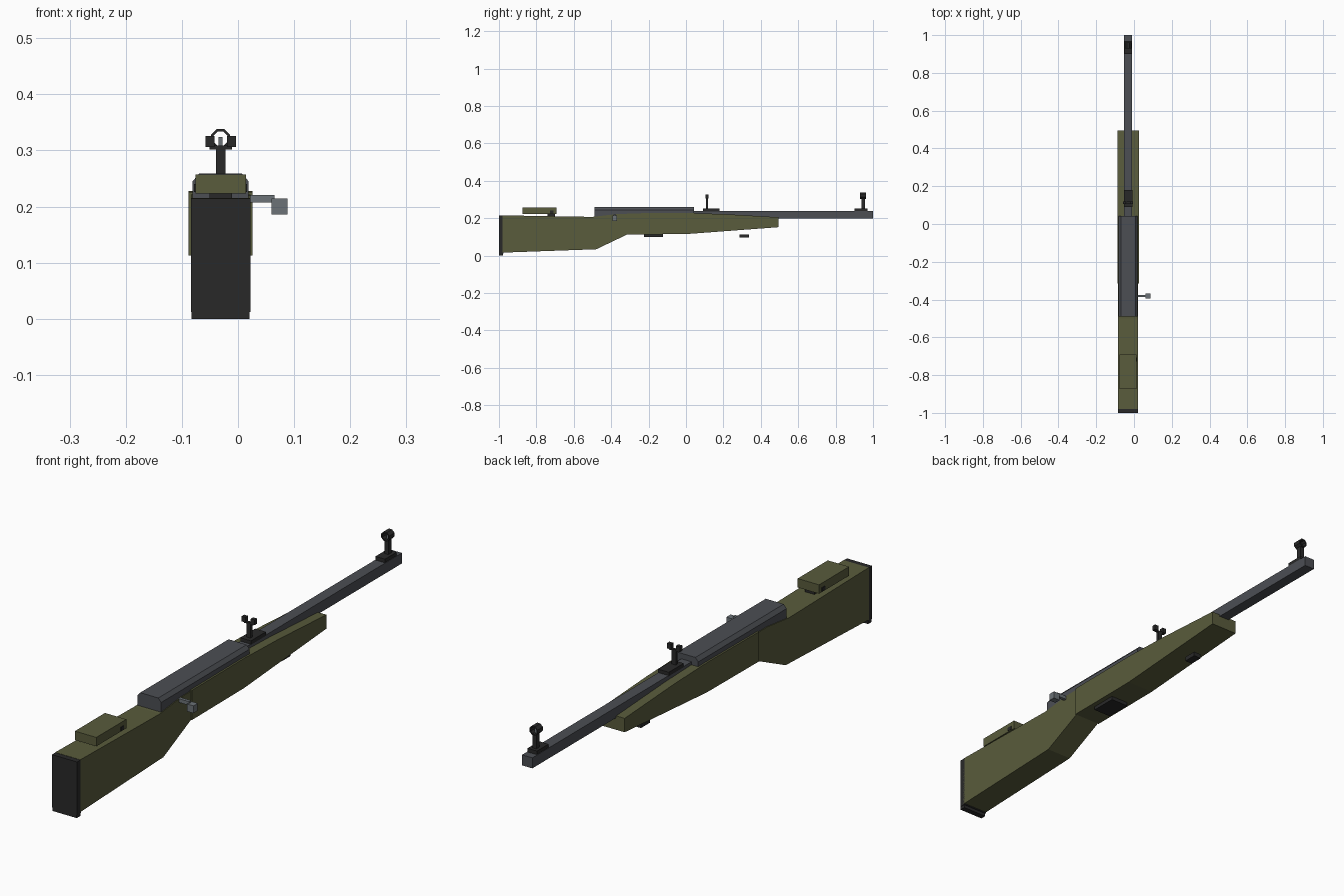
import bpy, bmesh, math

if "Cube" in bpy.data.objects:
    bpy.data.objects.remove(bpy.data.objects["Cube"])

CX = -0.031  # centre line of the rifle


def mat(name, r, g, b):
    m = bpy.data.materials.new(name)
    m.diffuse_color = (r, g, b, 1)
    m.use_nodes = True
    m.node_tree.nodes["Principled BSDF"].inputs["Base Color"].default_value = m.diffuse_color
    return m


OLIVE = mat("olive", 0.100, 0.106, 0.045)
STEEL = mat("blue_steel", 0.072, 0.077, 0.088)
BLACK = mat("black", 0.022, 0.022, 0.022)
BOLT = mat("light_steel", 0.15, 0.17, 0.185)


def prism(name, pts, axis, a, b, m):
    """Extrude a 2D profile; axis 'x' takes (y, z) points, axis 'y' takes (x, z)."""
    bm = bmesh.new()
    place = (lambda p, t: (t, p[0], p[1])) if axis == 'x' else (lambda p, t: (p[0], t, p[1]))
    f = bm.faces.new([bm.verts.new(place(p, a)) for p in pts])
    ext = bmesh.ops.extrude_face_region(bm, geom=[f])
    d = (b - a, 0, 0) if axis == 'x' else (0, b - a, 0)
    bmesh.ops.translate(bm, vec=d, verts=[v for v in ext['geom'] if isinstance(v, bmesh.types.BMVert)])
    bmesh.ops.recalc_face_normals(bm, faces=bm.faces)
    me = bpy.data.meshes.new(name)
    bm.to_mesh(me)
    bm.free()
    me.materials.append(m)
    ob = bpy.data.objects.new(name, me)
    bpy.context.collection.objects.link(ob)
    return ob


def box(name, x0, x1, y0, y1, z0, z1, m):
    return prism(name, [(x0, z0), (x1, z0), (x1, z1), (x0, z1)], 'y', y0, y1, m)


def cbox(name, w, y0, y1, z0, z1, m):
    return box(name, CX - w / 2, CX + w / 2, y0, y1, z0, z1, m)


# Stock: slightly narrower butt and wider fore-end
prism("butt_stock", [(-0.98, 0.016), (-0.48, 0.034), (-0.31, 0.115), (-0.31, 0.222),
                     (-0.37, 0.222), (-0.50, 0.207), (-0.98, 0.215)], 'x', CX - 0.053, CX + 0.053, OLIVE)
prism("fore_stock", [(-0.315, 0.113), (0.0, 0.115), (0.495, 0.152), (0.495, 0.205),
                     (0.20, 0.222), (0.0, 0.228), (-0.315, 0.226)], 'x', CX - 0.057, CX + 0.057, OLIVE)

# Butt pad with a narrower toe
cbox("butt_pad", 0.106, -1.0, -0.975, 0.012, 0.214, BLACK)
cbox("butt_pad_toe", 0.103, -1.0, -0.978, 0.0, 0.012, BLACK)

# Raised cheek rest on its post
cbox("cheek_rest", 0.09, -0.873, -0.692, 0.223, 0.257, OLIVE)
cbox("cheek_post", 0.04, -0.74, -0.70, 0.205, 0.23, BLACK)
cbox("cheek_screw", 0.094, -0.728, -0.708, 0.226, 0.24, BLACK)

# Receiver with chamfered top edges
prism("receiver", [(CX - 0.05, 0.20), (CX + 0.05, 0.20), (CX + 0.05, 0.245), (CX + 0.038, 0.259),
                   (CX - 0.038, 0.259), (CX - 0.05, 0.245)], 'y', -0.49, 0.042, STEEL)

# Barrel
cbox("barrel", 0.043, 0.03, 1.0, 0.198, 0.238, STEEL)

# Bolt handle
box("bolt_arm", 0.01, 0.065, -0.387, -0.375, 0.207, 0.221, BOLT)
box("bolt_knob", 0.06, 0.088, -0.394, -0.368, 0.186, 0.214, BOLT)

# Rear sight
cbox("rear_sight_base", 0.045, 0.09, 0.18, 0.236, 0.251, BLACK)
cbox("rear_sight_post", 0.017, 0.107, 0.118, 0.25, 0.307, BLACK)
cbox("rear_sight_bar", 0.04, 0.108, 0.117, 0.302, 0.309, BLACK)
for side, s in (("left", -1), ("right", 1)):
    c = CX + s * 0.019
    box("rear_sight_block_" + side, c - 0.008, c + 0.008, 0.105, 0.12, 0.306, 0.326, BLACK)

# Front sight: base, post, octagonal hood and bead
cbox("front_sight_base", 0.04, 0.90, 0.97, 0.236, 0.252, BLACK)
cbox("front_sight_post", 0.017, 0.937, 0.957, 0.25, 0.307, BLACK)
cbox("front_sight_bead", 0.007, 0.942, 0.95, 0.304, 0.324, BOLT)
hood = [[(CX + r * math.cos(math.radians(22.5 + 45 * i)), 0.321 + r * math.sin(math.radians(22.5 + 45 * i)))
         for i in range(8)] for r in (0.0185, 0.0135)]
for i in range(8):
    j = (i + 1) % 8
    prism("front_sight_hood_%d" % (i + 1), [hood[0][i], hood[0][j], hood[1][j], hood[1][i]],
          'y', 0.93, 0.962, BLACK)

# Plates under the stock
cbox("magazine_plate", 0.075, -0.225, -0.122, 0.10, 0.118, BLACK)
cbox("sling_mount", 0.032, 0.285, 0.338, 0.097, 0.114, BLACK)
